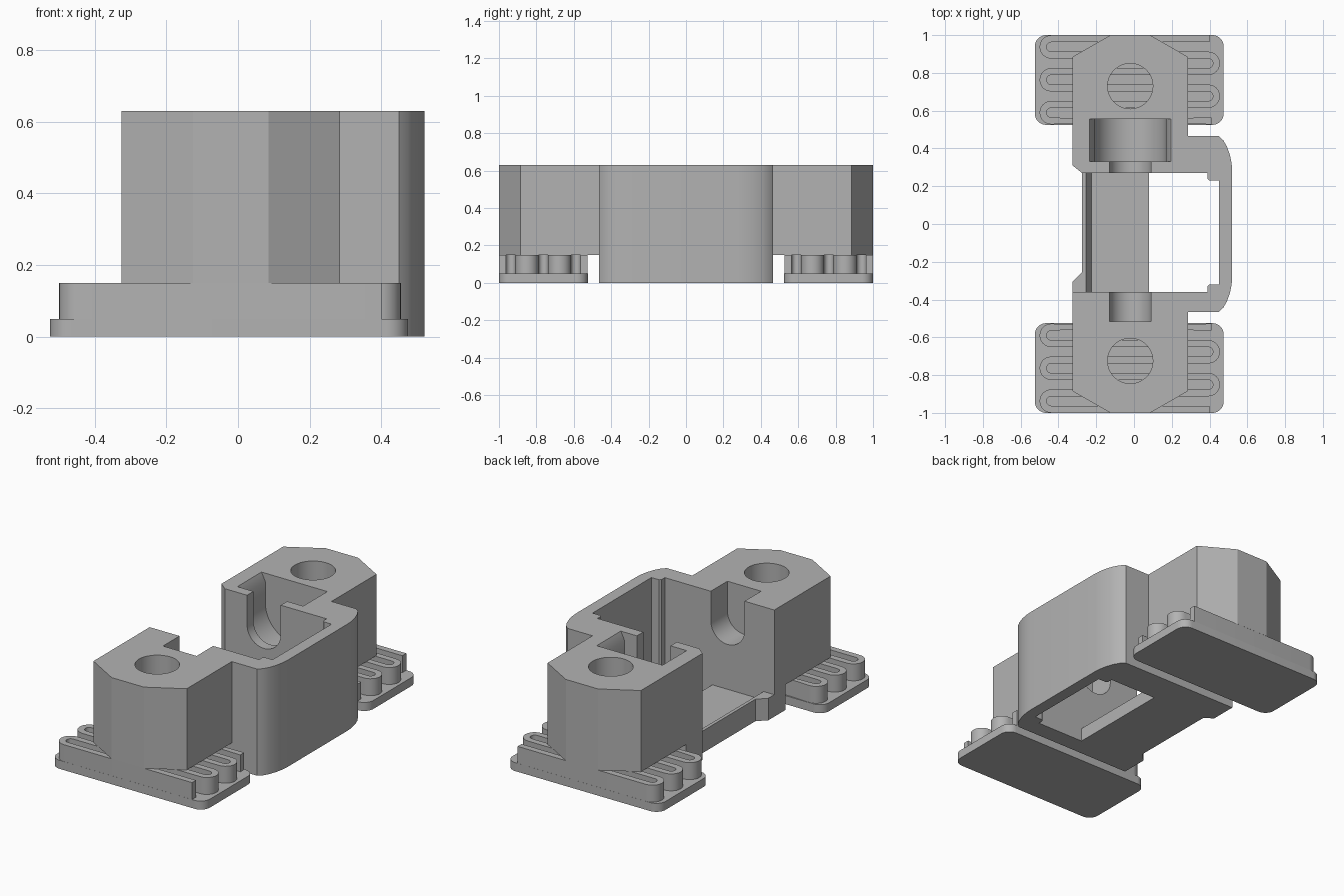
import bpy, bmesh, math
from mathutils import Vector

cube = bpy.data.objects.get("Cube")
if cube:
    bpy.data.objects.remove(cube)

grey = bpy.data.materials.new("plain_grey")
grey.use_nodes = True
grey.diffuse_color = (0.45, 0.45, 0.45, 1)
grey.node_tree.nodes["Principled BSDF"].inputs["Base Color"].default_value = grey.diffuse_color

CX = -0.02       # line of the holes and slots
TOP = 0.63


def prism(name, outline, low, high, axis="z"):
    """Extrude an outline along z, or an (x, z) outline along y."""
    bm = bmesh.new()
    place = (lambda a, b: (a, b, low)) if axis == "z" else (lambda a, b: (a, low, b))
    face = bm.faces.new([bm.verts.new(place(a, b)) for a, b in outline])
    moved = bmesh.ops.extrude_face_region(bm, geom=[face])["geom"]
    step = Vector((0, 0, high - low)) if axis == "z" else Vector((0, high - low, 0))
    bmesh.ops.translate(bm, vec=step, verts=[v for v in moved if isinstance(v, bmesh.types.BMVert)])
    bmesh.ops.recalc_face_normals(bm, faces=bm.faces)
    mesh = bpy.data.meshes.new(name)
    bm.to_mesh(mesh)
    bm.free()
    mesh.materials.append(grey)
    ob = bpy.data.objects.new(name, mesh)
    bpy.context.collection.objects.link(ob)
    return ob


def arc(cx, cy, r, start, end, steps=12):
    angles = [math.radians(start + (end - start) * i / steps) for i in range(steps + 1)]
    return [(cx + r * math.cos(a), cy + r * math.sin(a)) for a in angles]


def flip(points):
    return [(x, -y) for x, y in reversed(points)]


def smooth(ob):
    bpy.ops.object.select_all(action="DESELECT")
    ob.select_set(True)
    bpy.context.view_layer.objects.active = ob
    bpy.ops.object.shade_smooth_by_angle(angle=math.radians(28))


def combine(ob, tool, operation):
    mod = ob.modifiers.new(operation.lower(), "BOOLEAN")
    mod.operation, mod.object, mod.solver = operation, tool, "EXACT"
    bpy.ops.object.select_all(action="DESELECT")
    bpy.context.view_layer.objects.active = ob
    bpy.ops.object.modifier_apply(modifier=mod.name)
    bpy.data.objects.remove(tool)


# Frame with the curved side wall
corner = [(0.45, 0.465), (0.473, 0.443), (0.492, 0.41), (0.508, 0.365), (0.517, 0.32), (0.52, 0.28)]
outer = [(-0.325, 0.465)] + corner
inner = [(-0.325, -0.36), (0.39, -0.36), (0.39, -0.33), (0.4, -0.32), (0.45, -0.32),
         (0.45, 0.23), (0.4, 0.23), (0.39, 0.24), (0.39, 0.27), (-0.275, 0.27), (-0.325, 0.31)]
body = prism("body", outer + flip(outer) + inner, 0, TOP)

# End blocks with chamfered outer corners
block = [(-0.325, 0.465), (0.285, 0.465), (0.285, 0.885), (0.085, 1), (-0.125, 1), (-0.325, 0.885)]
for outline in (block, flip(block)):
    combine(body, prism("block", outline, 0.15, TOP), "UNION")

# Screw holes
for y in (0.73, -0.725):
    combine(body, prism("hole", arc(CX, y, 0.12, 0, 350, 35), 0.1, 0.8), "DIFFERENCE")


def slot(radius, flare):
    z = 0.455
    sides = arc(CX, z, radius, 180, 360, 24)
    right = [(CX + radius, TOP - 0.05), (CX + radius + flare, TOP), (CX + radius + flare, 0.8)]
    return sides + right + [(2 * CX - x, h) for x, h in reversed(right)]


# Round-bottomed shaft slots and the flared pocket
for radius, flare, near, far in ((0.19, 0.025, 0.33, 0.555), (0.11, 0, 0.2, 0.4), (0.11, 0, -0.515, -0.2)):
    combine(body, prism("slot", slot(radius, flare), near, far, "y"), "DIFFERENCE")
smooth(body)

# Floor strip with a sloped lip
floor_profile = [(-0.275, 0), (0.08, 0), (0.08, 0.08), (-0.225, 0.08), (-0.255, 0.13), (-0.275, 0.13)]
prism("floor", floor_profile, -0.36, 0.27, "y")
prism("floor_gusset", [(-0.325, -0.36), (-0.275, -0.36), (-0.275, -0.255), (-0.325, -0.305)], 0, 0.13)

# Serpentine centre line, with the normal pointing to its left
PITCH, HALF = 0.087, 0.0185
left, right = -0.438, 0.393
path = [(0.4, 0.981, 0, -1)]
for i in range(5):
    y = 0.981 - PITCH * (i + 0.5)
    side = -1 if i % 2 == 0 else 1
    for k in range(13):
        a = math.pi * (0.5 - k / 12)
        nx, ny = side * math.cos(a), math.sin(a)
        r = PITCH / 2
        path.append(((left if side < 0 else right) + r * nx, y + r * ny, side * nx, side * ny))
path.append((0.41, 0.981 - 5 * PITCH, 0, -1))
path[0] = (0.4, 0.981, 0, -1)


def ribbon(offset):
    return [(x + nx * offset, y + ny * offset) for x, y, nx, ny in path]


serpentine = ribbon(HALF) + ribbon(-HALF)[::-1]

# Rounded foot plates with the raised serpentine
R = 0.06
plate = (arc(0.475 - R, 1 - R, R, 0, 90) + arc(-0.525 + R, 1 - R, R, 90, 180)
         + arc(-0.525 + R, 0.525 + R, R, 180, 270) + arc(0.475 - R, 0.525 + R, R, 270, 360))
for end, turn in (("back", list), ("front", flip)):
    smooth(prism(end + "_foot_plate", turn(plate), 0, 0.05))
    smooth(prism(end + "_serpentine_rib", turn(serpentine), 0.05, 0.15))
